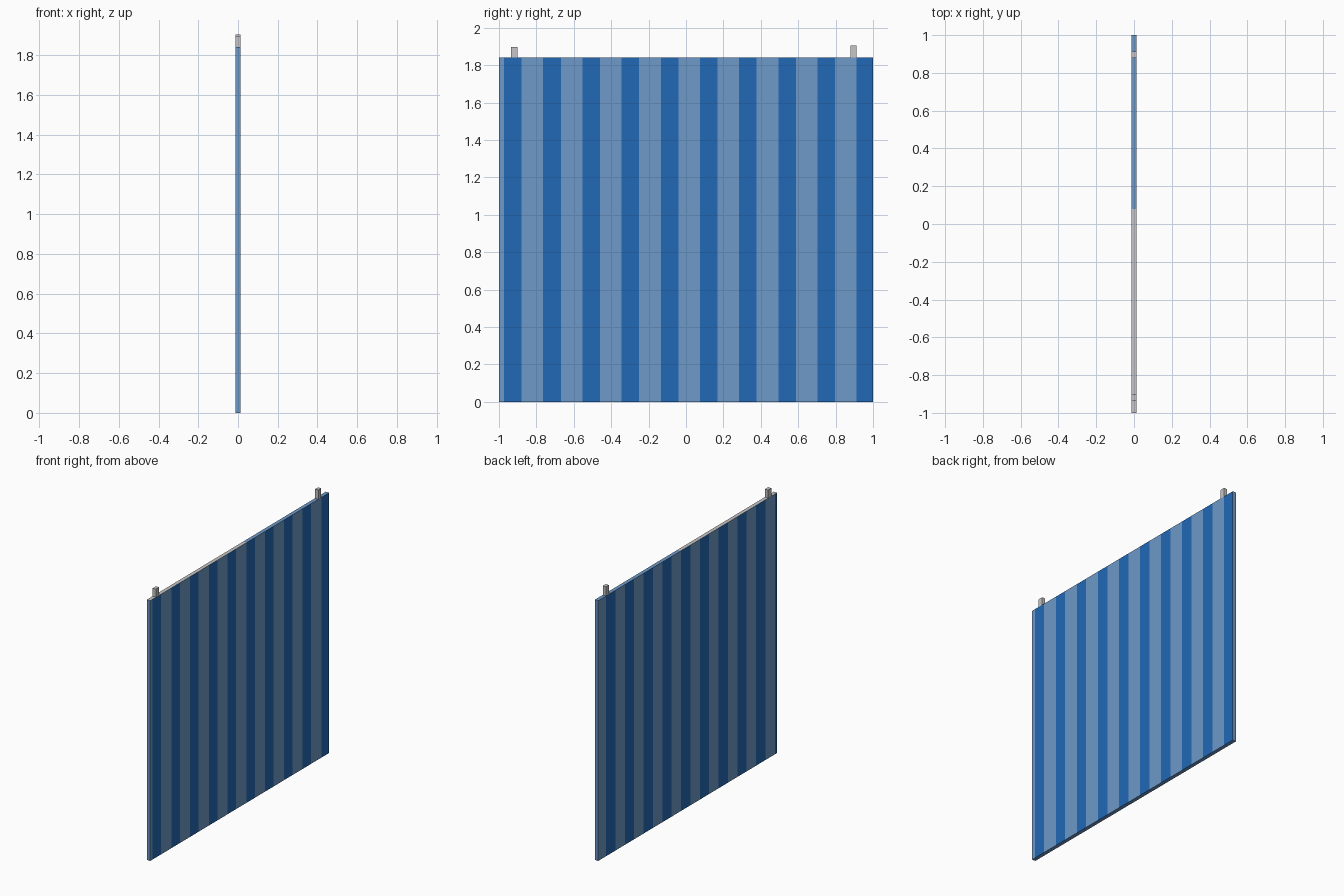
import bpy, bmesh
from mathutils import Vector

if "Cube" in bpy.data.objects:
    bpy.data.objects.remove(bpy.data.objects["Cube"])

HALF_T, HEIGHT = 0.0135, 1.84      # panel half thickness and height
PERIOD = 0.2095                    # stripe spacing
TOP_SPLIT = 0.08                   # top edge is grey below this y


def make_material(name, rgb):
    m = bpy.data.materials.new(name)
    m.diffuse_color = (*rgb, 1)
    m.use_nodes = True
    m.node_tree.nodes["Principled BSDF"].inputs["Base Color"].default_value = m.diffuse_color
    return m


light = make_material("light blue", (0.155, 0.32, 0.58))
dark = make_material("dark blue", (0.016, 0.138, 0.46))
grey = make_material("light grey", (0.57, 0.56, 0.57))


def box(name, lo, hi, mats):
    lo, hi = Vector(lo), Vector(hi)
    bm = bmesh.new()
    bmesh.ops.create_cube(bm, size=1)
    for v in bm.verts:
        v.co = (lo + hi) / 2 + v.co * (hi - lo)
    me = bpy.data.meshes.new(name)
    bm.to_mesh(me)
    bm.free()
    for m in mats:
        me.materials.append(m)
    ob = bpy.data.objects.new(name, me)
    bpy.context.collection.objects.link(ob)
    return ob


# Striped panel, cut along the stripe borders
panel = box("striped_panel", (-HALF_T, -1, 0), (HALF_T, 1, HEIGHT), [light, dark, grey])
right_stripes = [(-0.973 + PERIOD * k, -0.879 + PERIOD * k) for k in range(10)]
left_stripes = [(-1.077 + PERIOD * k, -0.973 + PERIOD * k) for k in range(10)]

bm = bmesh.new()
bm.from_mesh(panel.data)
cuts = {round(y, 4) for s in right_stripes + left_stripes for y in s} | {TOP_SPLIT}
for y in sorted(cuts):
    if -1 < y < 1:
        bmesh.ops.bisect_plane(bm, geom=bm.verts[:] + bm.edges[:] + bm.faces[:],
                               plane_co=(0, y, 0), plane_no=(0, 1, 0))
bm.normal_update()
for f in bm.faces:
    y = f.calc_center_median().y
    if abs(f.normal.x) > 0.5:
        stripes = right_stripes if f.normal.x > 0 else left_stripes
        f.material_index = int(any(a < y < b for a, b in stripes))
    elif f.normal.z > 0.5 and y < TOP_SPLIT:
        f.material_index = 2
bm.to_mesh(panel.data)
bm.free()

# Hanging tabs on the top edge
for name, y0, y1, top in (("front_tab", -0.935, -0.9, 1.897), ("back_tab", 0.879, 0.912, 1.905)):
    box(name, (-0.0125, y0, HEIGHT - 0.02), (0.0125, y1, top), [grey])
